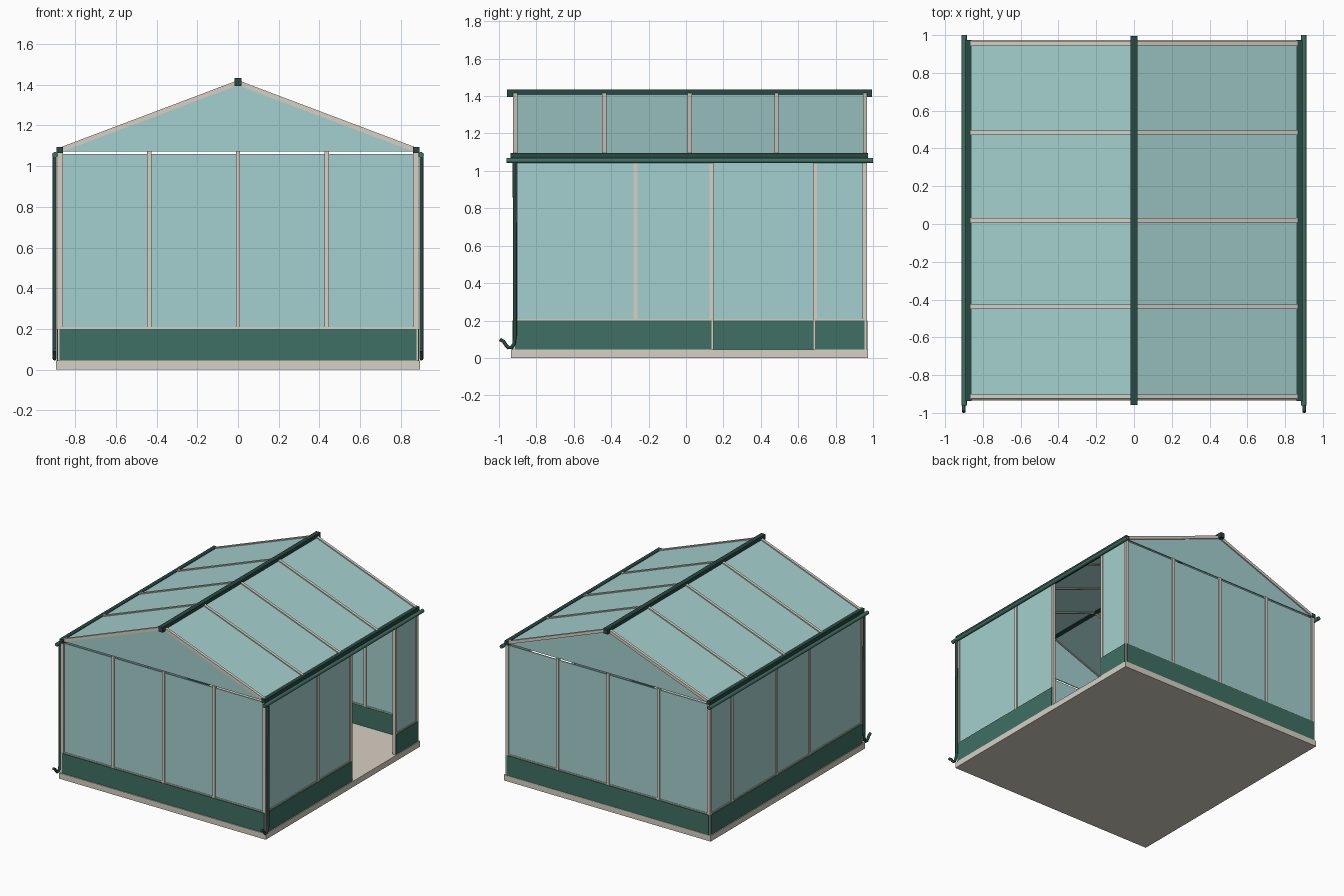
import bpy, bmesh, math
from mathutils import Vector

if "Cube" in bpy.data.objects:
    bpy.data.objects.remove(bpy.data.objects["Cube"])

def material(name, rgb):
    m = bpy.data.materials.new(name)
    m.diffuse_color = (*rgb, 1)
    m.use_nodes = True
    m.node_tree.nodes["Principled BSDF"].inputs["Base Color"].default_value = m.diffuse_color
    return m

GLASS = material("glass", (0.37, 0.63, 0.62))
GREEN = material("panel_green", (0.05, 0.16, 0.125))
DARK = material("trim_green", (0.022, 0.065, 0.055))
CREAM = material("frame_cream", (0.68, 0.63, 0.55))

def finish(name, bm, mat):
    bmesh.ops.recalc_face_normals(bm, faces=bm.faces)
    me = bpy.data.meshes.new(name)
    bm.to_mesh(me)
    bm.free()
    me.materials.append(mat)
    ob = bpy.data.objects.new(name, me)
    bpy.context.collection.objects.link(ob)
    return ob

def box(name, mat, x, y, z):
    """Box from (min, max) pairs on each axis."""
    bm = bmesh.new()
    bmesh.ops.create_cube(bm, size=1)
    for v in bm.verts:
        v.co = [lo + (c + 0.5) * (hi - lo) for c, (lo, hi) in zip(v.co, (x, y, z))]
    return finish(name, bm, mat)

def prism(name, mat, profile, y0, y1):
    """Extrude an XZ profile along y."""
    bm = bmesh.new()
    f = bm.faces.new([bm.verts.new((x, y0, z)) for x, z in profile])
    r = bmesh.ops.extrude_face_region(bm, geom=[f])
    for v in r["geom"]:
        if isinstance(v, bmesh.types.BMVert):
            v.co.y = y1
    return finish(name, bm, mat)

def span(c, half):
    return (c - half, c + half)

def tube(name, mat, pts, radius):
    cu = bpy.data.curves.new(name, 'CURVE')
    cu.dimensions = '3D'
    cu.bevel_depth = radius
    cu.bevel_resolution = 3
    cu.use_fill_caps = True
    s = cu.splines.new('POLY')
    s.points.add(len(pts) - 1)
    for p, co in zip(s.points, pts):
        p.co = (*co, 1)
    cu.materials.append(mat)
    ob = bpy.data.objects.new(name, cu)
    bpy.context.collection.objects.link(ob)
    bpy.ops.object.select_all(action='DESELECT')
    ob.select_set(True)
    bpy.context.view_layer.objects.active = ob
    bpy.ops.object.convert(target='MESH')
    bpy.ops.object.shade_smooth_by_angle(angle=math.radians(40))

XS, YF, YB = 0.874, -0.913, 0.955          # wall centre lines
FLOOR, SILL, TOP = 0.045, 0.2, 1.06
DOOR = (0.137, 0.69)                       # door opening on the right side

# Floor slab
box("floor_slab", CREAM, (-0.895, 0.895), (-0.935, 0.973), (0, FLOOR))

# Corner posts
for sx in (-1, 1):
    for y in (YF, YB):
        box("corner_post", CREAM, span(sx * XS, 0.013), span(y, 0.012), (FLOOR, 1.075))

# End walls: glass, kick panel, sill rail, posts, gable pane
for end, y, s in (("front", YF, -1), ("back", YB, 1)):
    box(end + "_glass", GLASS, (-0.868, 0.868), span(y, 0.004), (SILL, TOP))
    box(end + "_kick_panel", GREEN, (-0.876, 0.876), span(y + s * 0.002, 0.013), (FLOOR, SILL))
    box(end + "_sill_rail", CREAM, (-0.865, 0.865), span(y, 0.008), (SILL, SILL + 0.009))
    for x in (-0.437, 0, 0.437):
        box(end + "_post", CREAM, span(x, 0.011), span(y, 0.012), (SILL, 1.075))
    prism(end + "_gable_glass", GLASS, [(-0.86, 1.073), (0.86, 1.073), (0, 1.40)], y - 0.004, y + 0.004)

# Side walls: the right one is interrupted by the door opening
for side, s, runs in (("left", -1, [(YF, YB)]), ("right", 1, [(YF, DOOR[0]), (DOOR[1], YB)])):
    for a, b in runs:
        box(side + "_glass", GLASS, span(s * XS, 0.004), (a, b), (SILL, 1.07))
        box(side + "_kick_panel", GREEN, span(s * (XS + 0.002), 0.013), (a, b), (FLOOR, SILL))
        box(side + "_sill_rail", CREAM, span(s * XS, 0.008), (a, b), (SILL, SILL + 0.009))
    for y in (-0.27, DOOR[0], DOOR[1]):
        low = FLOOR if s > 0 and y > 0 else SILL
        box(side + "_post", CREAM, span(s * XS, 0.012), span(y, 0.011), (low, 1.07))

# Roof: sloping panes and rafters following the same slope
eave, ridge = Vector((0.874, 1.08)), Vector((0, 1.41))
d = (ridge - eave).normalized()
n = Vector((-d.y, d.x))

def slope(s, half):
    pts = [eave + n * half, ridge + n * half, ridge - n * half, eave - n * half]
    return [(s * p.x, p.y) for p in pts]

for s in (-1, 1):
    prism("roof_glass", GLASS, slope(s, 0.004), YF, YB)
    for y in (-0.913, -0.437, 0.02, 0.484, 0.957):
        prism("rafter", CREAM, slope(s, 0.0115), y - 0.011, y + 0.011)

# Ridge beam and eave beams
box("ridge_beam", DARK, (-0.018, 0.018), (-0.957, 0.995), (1.394, 1.434))
for s in (-1, 1):
    box("eave_beam", DARK, span(s * 0.875, 0.016), (-0.937, 0.973), (1.064, 1.095))

# Gutters and downpipes
for s in (-1, 1):
    x = s * 0.899
    tube("gutter", GREEN, [(x, -0.96, 1.055), (x, 1.0, 1.055)], 0.0145)
    path = [(-0.917, 1.05), (-0.917, 0.87), (-0.914, 0.7), (-0.914, 0.12), (-0.92, 0.075),
            (-0.933, 0.056), (-0.95, 0.055), (-0.962, 0.068), (-0.975, 0.088), (-0.995, 0.099)]
    tube("downpipe", DARK, [(s * 0.901, y, z) for y, z in path], 0.01)
